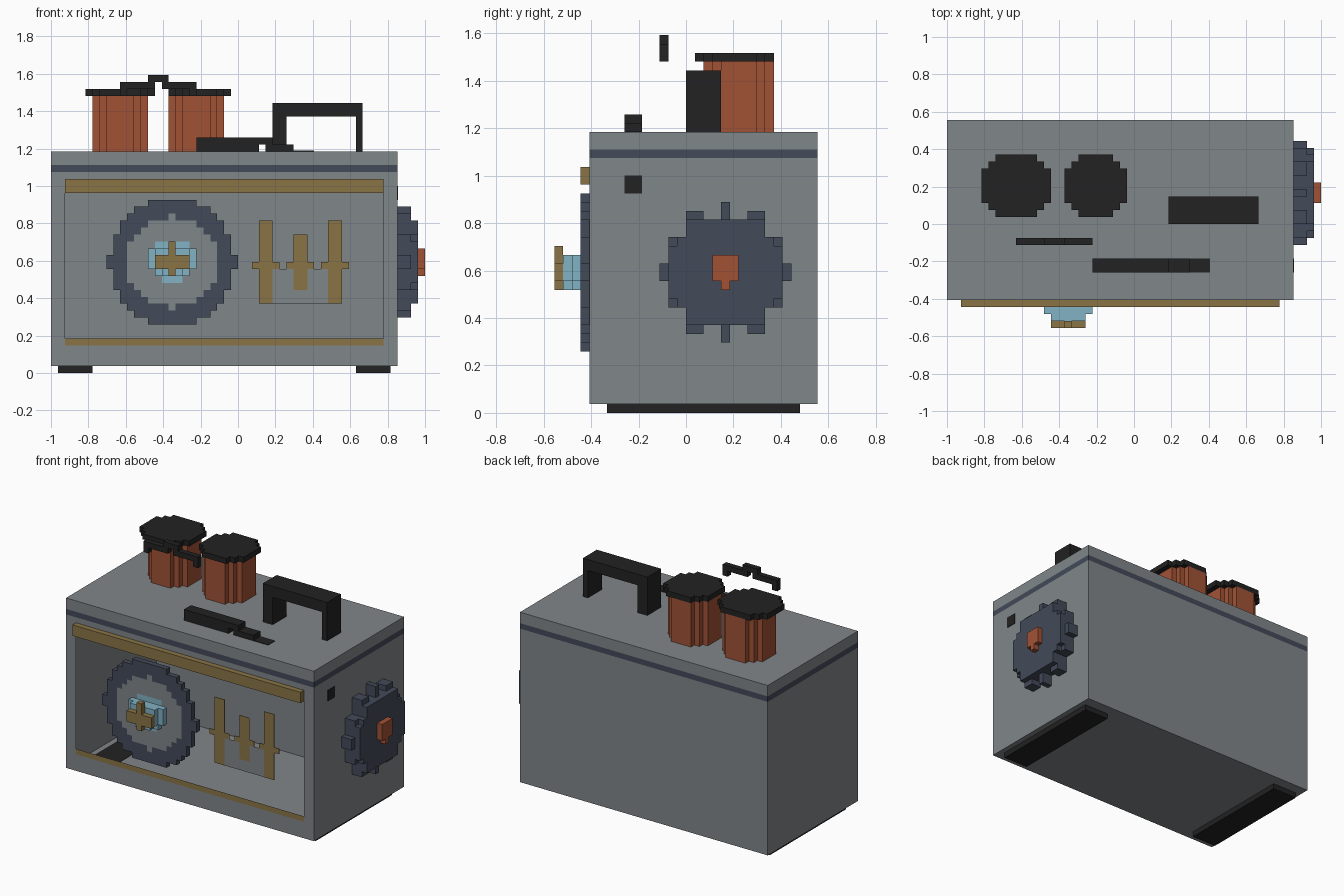
import bpy, bmesh
from mathutils import Vector

if "Cube" in bpy.data.objects:
    bpy.data.objects.remove(bpy.data.objects["Cube"])

U = 2 / 54                                  # size of one block
ORIGIN = Vector((-1, -15 * U, 0))


def material(name, rgb):
    m = bpy.data.materials.new(name)
    lin = [((c / 255 + 0.055) / 1.055) ** 2.4 for c in rgb]
    m.diffuse_color = (*lin, 1)
    m.use_nodes = True
    m.node_tree.nodes["Principled BSDF"].inputs["Base Color"].default_value = m.diffuse_color
    return m


GREY = material("metal grey", (128, 134, 137))
NAVY = material("slate blue", (66, 74, 89))
GOLD = material("brass", (138, 116, 70))
RUST = material("rust orange", (161, 82, 53))
CYAN = material("pale cyan", (130, 178, 195))
BLACK = material("black", (34, 34, 34))


def finish(name, bm, mats):
    bmesh.ops.remove_doubles(bm, verts=bm.verts, dist=1e-5)
    me = bpy.data.meshes.new(name)
    bm.to_mesh(me)
    bm.free()
    for m in mats:
        me.materials.append(m)
    ob = bpy.data.objects.new(name, me)
    bpy.context.collection.objects.link(ob)
    return ob


def quad(bm, corners, mat=0):
    f = bm.faces.new([bm.verts.new(ORIGIN + Vector(c) * U) for c in corners])
    f.material_index = mat


def span(x0, x1, y0, y1, z0, z1):
    """Set of unit blocks filling a range."""
    return {(x, y, z) for x in range(x0, x1) for y in range(y0, y1) for z in range(z0, z1)}


def disc(axis, c0, c1, r2, a, b):
    """Stepped disc of blocks around an axis (1 = y, 2 = z), from a to b along it."""
    out = set()
    for p in range(54):
        for q in range(54):
            if (p + .5 - c0) ** 2 + (q + .5 - c1) ** 2 <= r2:
                for t in range(a, b):
                    out.add((p, t, q) if axis == 1 else (p, q, t))
    return out


def blocks(name, cells, mat):
    """Outer skin of a set of blocks."""
    bm = bmesh.new()
    for c in cells:
        for ax in range(3):
            for s in (0, 1):
                n = list(c)
                n[ax] += 2 * s - 1
                if tuple(n) in cells:
                    continue
                ring = [(0, 0), (1, 0), (1, 1), (0, 1)]
                if not s:
                    ring.reverse()
                pts = []
                for p, q in ring:
                    v = list(c)
                    v[ax] += s
                    v[(ax + 1) % 3] += p
                    v[(ax + 2) % 3] += q
                    pts.append(v)
                quad(bm, pts)
    bmesh.ops.remove_doubles(bm, verts=bm.verts, dist=1e-5)
    bmesh.ops.dissolve_limit(bm, angle_limit=0.02, verts=bm.verts, edges=bm.edges)
    return finish(name, bm, [mat])


def slab(name, x0, x1, y0, y1, z0, z1, mat):
    """Plain box given in block units."""
    bm = bmesh.new()
    bmesh.ops.create_cube(bm, size=1)
    for v in bm.verts:
        v.co = ORIGIN + U * Vector((x0 + (v.co.x + .5) * (x1 - x0),
                                    y0 + (v.co.y + .5) * (y1 - y0),
                                    z0 + (v.co.z + .5) * (z1 - z0)))
    return finish(name, bm, [mat])


# hollow casing: sheet walls, a stripe below the lid, an open front
bm = bmesh.new()


def front(x0, x1, z0, z1, mat=0):
    quad(bm, [(x0, 4, z0), (x1, 4, z0), (x1, 4, z1), (x0, 4, z1)], mat)


for z0, z1, m in ((1, 29, 0), (29, 30, 1), (30, 32, 0)):
    quad(bm, [(50, 4, z0), (50, 30, z0), (50, 30, z1), (50, 4, z1)], m)
    quad(bm, [(0, 30, z0), (0, 4, z0), (0, 4, z1), (0, 30, z1)], m)
    quad(bm, [(50, 30, z0), (0, 30, z0), (0, 30, z1), (50, 30, z1)], m)
    if z0 > 1:
        front(0, 50, z0, z1, m)
quad(bm, [(0, 4, 32), (50, 4, 32), (50, 30, 32), (0, 30, 32)])
quad(bm, [(0, 30, 1), (50, 30, 1), (50, 4, 1), (0, 4, 1)])
front(0, 50, 1, 4)
front(0, 2, 4, 29)
front(48, 50, 4, 29)
front(2, 48, 26, 29)
front(2, 48, 4, 5, 2)                       # brass sill
finish("casing", bm, [GREY, NAVY, GOLD])

slab("front_rail", 2, 48, 3, 4, 26, 28, GOLD)
for side, x in (("left", 1), ("right", 44)):
    slab(side + "_foot", x, x + 5, 6, 28, 0, 1.05, BLACK)

# front dial with layered knob
outer = disc(1, 17.5, 16, 82.8, 3, 4)
inner = disc(1, 17.5, 16, 43, 3, 4)
blocks("dial_ring", outer - inner, NAVY)
inlay = span(15, 20, 3, 4, 14, 19) | span(14, 21, 3, 4, 15, 18) | span(16, 19, 3, 4, 13, 14)
blocks("dial_face", inner - inlay, GREY)
blocks("knob", inlay | span(14, 21, 2, 3, 15, 18) | span(15, 20, 2, 3, 14, 18)
       | span(15, 20, 1, 2, 15, 18) | span(16, 19, 1, 2, 14, 15), CYAN)
blocks("knob_cross", span(15, 20, 0, 1, 15, 17) | span(17, 18, 0, 1, 14, 19), GOLD)

# front fork ornament on its backing panel
for n, (x, z0, z1) in enumerate(((30, 10, 22), (35, 12, 20), (40, 10, 22))):
    slab(f"fork_bar_{n}", x, x + 2, 3.97, 4.05, z0, z1, GOLD)
    for s, dx in (("left", -1), ("right", 2)):
        slab(f"fork_{s}_tab_{n}", x + dx, x + dx + 1, 3.97, 4.05, 15, 16, GOLD)
slab("fork_panel", 32, 40, 4, 4.04, 10, 15, GREY)

# side gear with hub, and a small socket
gear = span(50, 53, 15, 24, 10, 22) | span(50, 52, 13, 26, 12, 20)
gear |= span(52, 53, 14, 25, 12, 20) | span(52, 53, 13, 26, 13, 19)
gear |= span(50, 52, 19, 20, 8, 24) | span(50, 52, 12, 27, 15, 17)
for y in (15, 22):
    gear |= span(50, 52, y, y + 2, 9, 23)
blocks("side_gear", gear, NAVY)
blocks("gear_hub", span(53, 54, 18, 21, 15, 18) | span(53, 54, 19, 20, 14, 15), RUST)
slab("side_socket", 50, 50.1, 8, 10, 25, 27, BLACK)

# two canisters with lids
for n, (x, lid_x, r2) in enumerate(((10, 10, 25), (21, 21.5, 21))):
    blocks(f"canister_{n}", disc(2, x, 21, 15, 32, 40), RUST)
    blocks(f"canister_lid_{n}", disc(2, lid_x, 20.5, r2, 40, 41), BLACK)

# wire bail, lever and carrying handle on top
blocks("wire_bail", span(10, 15, 12, 13, 41, 42) | span(16, 21, 12, 13, 41, 42)
       | span(14, 17, 12, 13, 42, 43) | span(10, 11, 12, 13, 40, 41)
       | span(20, 21, 12, 13, 40, 41), BLACK)
blocks("lever", span(21, 30, 8, 10, 32, 34) | span(30, 32, 8, 10, 33, 34)
       | span(31, 35, 8, 10, 32, 33), BLACK)
slab("lever_slot", 35, 38, 8, 10, 32, 32.1, BLACK)
blocks("carry_handle", span(32, 34, 15, 19, 32, 39) | span(44, 45, 15, 19, 32, 39)
       | span(32, 45, 15, 19, 37, 39), BLACK)
